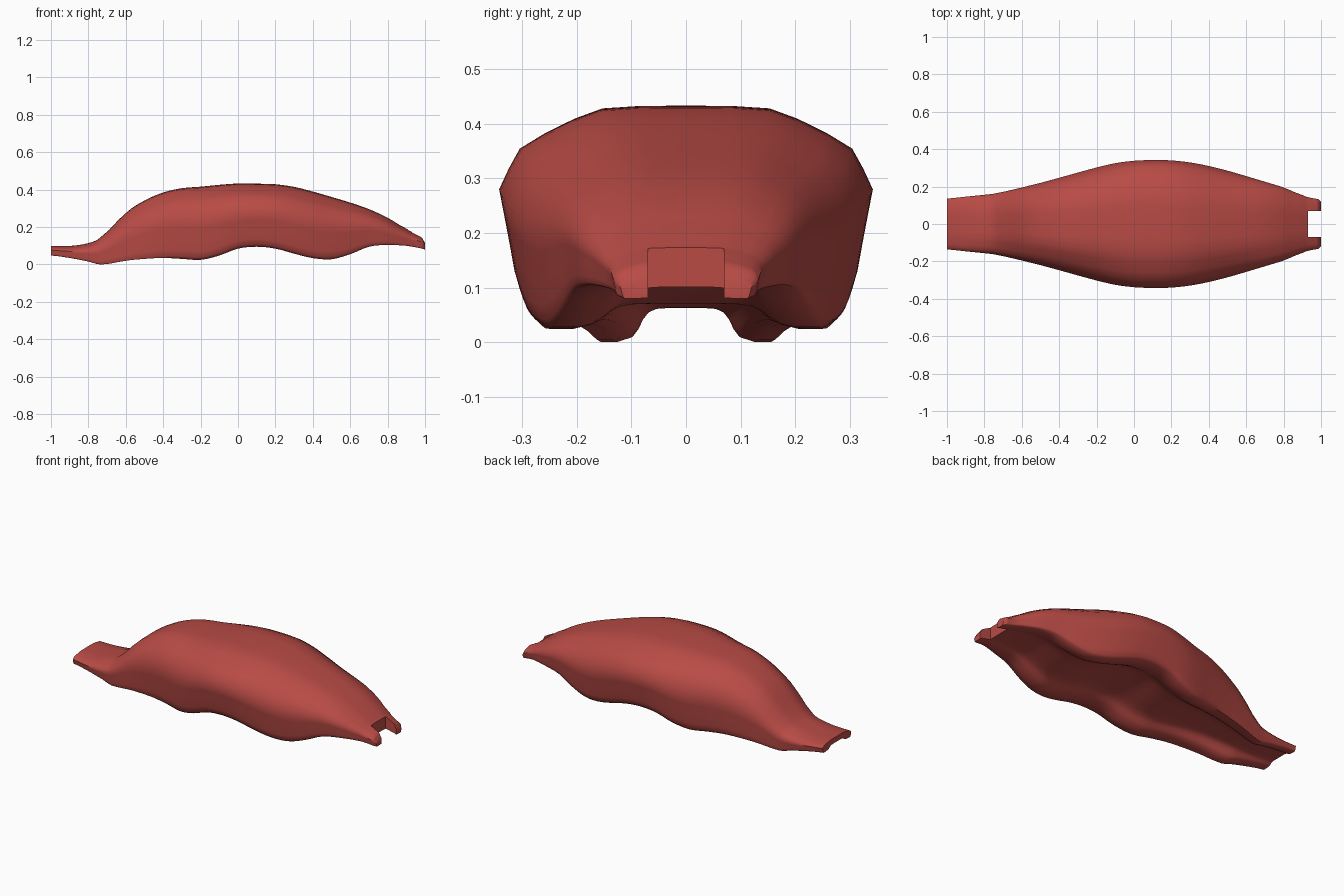
import bpy, bmesh

if "Cube" in bpy.data.objects:
    bpy.data.objects.remove(bpy.data.objects["Cube"])

# x, top z, rim z, half width, underside z
STATIONS = [
    (-1.0, .100, .048, .136, .068), (-.9, .099, .035, .146, .065),
    (-.8, .114, .016, .156, .063), (-.73, .150, .000, .166, .064),
    (-.6, .275, .020, .195, .075), (-.5, .342, .030, .220, .082),
    (-.4, .385, .035, .247, .083), (-.3, .408, .030, .275, .079),
    (-.2, .416, .025, .302, .076), (-.1, .426, .048, .325, .092),
    (0, .433, .085, .338, .120), (.1, .432, .095, .342, .130),
    (.2, .429, .085, .340, .121), (.3, .415, .058, .329, .097),
    (.4, .390, .034, .310, .077), (.5, .361, .028, .285, .071),
    (.6, .331, .055, .256, .090), (.7, .296, .095, .226, .114),
    (.8, .250, .105, .195, .116), (.9, .192, .100, .155, .106),
    (.95, .164, .092, .139, .098), (.985, .145, .085, .133, .092),
    (1.0, .118, .080, .120, .088),
]
# outer skin and rolled rim: fraction of half width, fraction of height
OUTER = [(0, 1), (.25, .998), (.45, .985), (.6, .93), (.76, .85), (.89, .77),
         (.95, .66), (1, .55), (.975, .42), (.945, .26), (.92, .12),
         (.895, .035), (.85, 0), (.70, 0)]
# inner slope of the rim and flat underside: fraction of half width,
# fraction of underside height
INNER = [(.60, .14), (.54, .36), (.49, .64), (.43, .86), (.34, .97), (.2, 1), (0, 1)]
STEPS = 3


def smooth(p0, p1, p2, p3, t):
    """Catmull-Rom blend of four stations."""
    return [.5 * (2*b + (c-a)*t + (2*a-5*b+4*c-d)*t*t + (3*b-a-3*c+d)*t**3)
            for a, b, c, d in zip(p0, p1, p2, p3)]


def section(x, zt, zb, w, zc):
    # the lower sides become more upright toward the ends
    k = .55 * min(max((abs(x - .1) - .4) / .35, 0), 1)
    half = []
    for u, v in OUTER:
        if v < .5:
            u += (1 - u) * k * (1 if u > .8 else .4)
        half.append((u*w, zb + v*(zt-zb)))
    half += [(u*w, zb + v*(zc-zb)) for u, v in INNER]
    # the two centre points are shared by both halves
    ring = half + [(-y, z) for y, z in reversed(half[1:-1])]
    return [(x, y, z) for y, z in ring]


# curved shell lofted along x
rows = []
last = len(STATIONS) - 1
for i in range(last):
    quad = [STATIONS[min(max(i+k, 0), last)] for k in (-1, 0, 1, 2)]
    for s in range(STEPS):
        t = s / STEPS
        r = smooth(*quad, t)
        r[0] = quad[1][0] + t*(quad[2][0] - quad[1][0])
        rows.append(section(*r))
rows.append(section(*STATIONS[-1]))

bm = bmesh.new()
rings = [[bm.verts.new(p) for p in row] for row in rows]
n = len(rings[0])
for a, b in zip(rings, rings[1:]):
    for j in range(n):
        k = (j + 1) % n
        bm.faces.new((a[j], a[k], b[k], b[j]))
bm.faces.new(rings[0])
bm.faces.new(rings[-1])
bmesh.ops.recalc_face_normals(bm, faces=bm.faces)
mesh = bpy.data.meshes.new("curved_shell")
bm.to_mesh(mesh)
bm.free()
shell = bpy.data.objects.new("curved_shell", mesh)
bpy.context.collection.objects.link(shell)

# square notch between the two end prongs
bpy.ops.mesh.primitive_cube_add(size=1, location=(1.035, 0, .15))
cutter = bpy.context.object
cutter.name = "notch_cutter"
cutter.scale = (.21, .14, .4)
cutter.hide_render = True
cut = shell.modifiers.new("notch", 'BOOLEAN')
cut.operation = 'DIFFERENCE'
cut.solver = 'EXACT'
cut.object = cutter
bpy.ops.object.select_all(action='DESELECT')
shell.select_set(True)
bpy.context.view_layer.objects.active = shell
bpy.ops.object.modifier_apply(modifier="notch")
bpy.data.objects.remove(cutter)

# single red finish
red = bpy.data.materials.new("brick_red")
red.diffuse_color = (.48, .07, .06, 1)
red.use_nodes = True
red.node_tree.nodes["Principled BSDF"].inputs["Base Color"].default_value = red.diffuse_color
shell.data.materials.clear()
shell.data.materials.append(red)
for p in shell.data.polygons:
    p.material_index = 0
bpy.ops.object.shade_smooth_by_angle(angle=.9)
